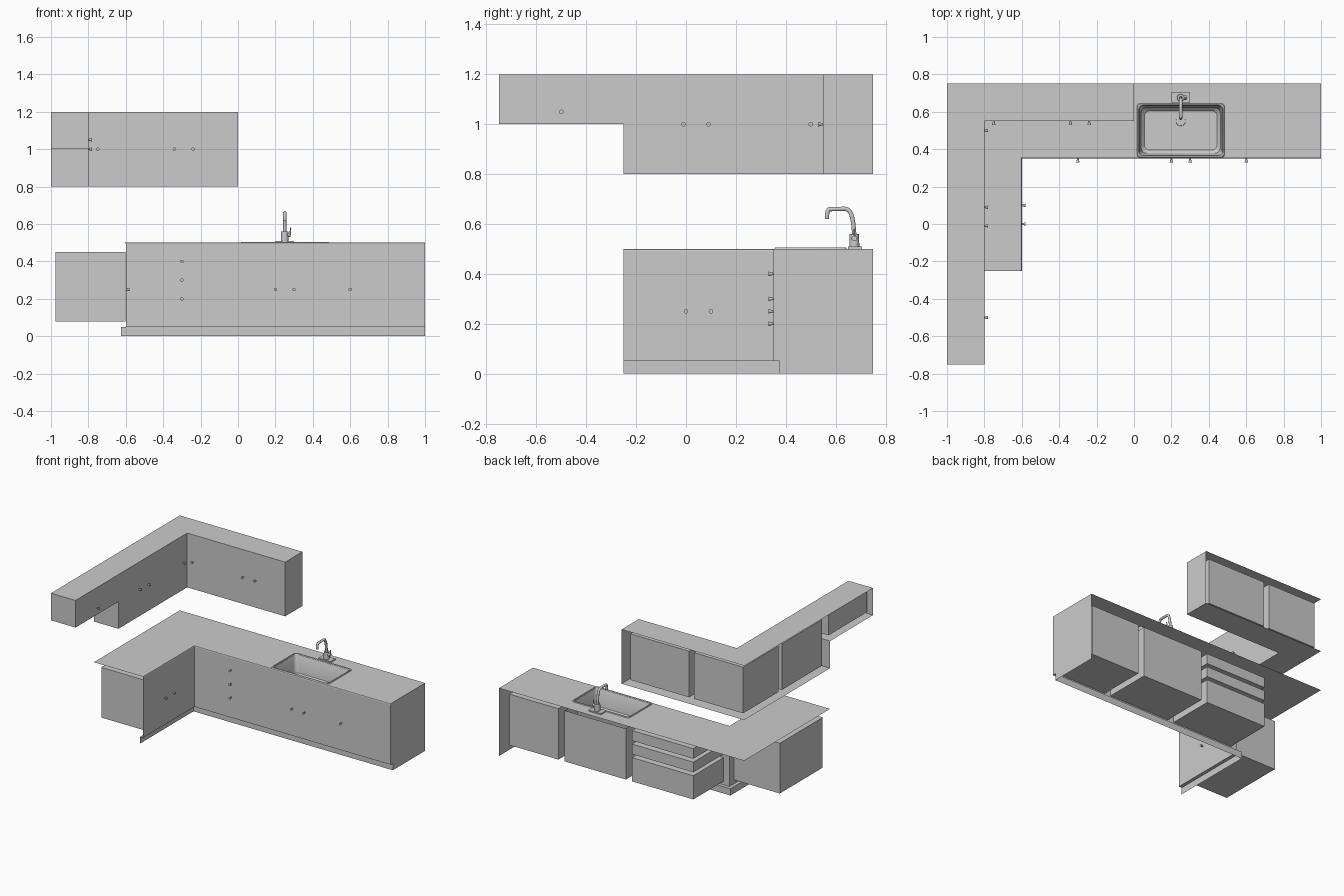
import bpy, bmesh, math
from mathutils import Vector

if "Cube" in bpy.data.objects:
    bpy.data.objects.remove(bpy.data.objects["Cube"])


def make(name, verts, faces):
    me = bpy.data.meshes.new(name)
    me.from_pydata(verts, [], faces)
    bm = bmesh.new()
    bm.from_mesh(me)
    bmesh.ops.remove_doubles(bm, verts=bm.verts, dist=1e-5)
    bmesh.ops.recalc_face_normals(bm, faces=bm.faces)
    bm.to_mesh(me)
    bm.free()
    ob = bpy.data.objects.new(name, me)
    bpy.context.collection.objects.link(ob)
    return ob


def smooth(ob):
    bpy.ops.object.select_all(action='DESELECT')
    ob.select_set(True)
    bpy.context.view_layer.objects.active = ob
    bpy.ops.object.shade_smooth_by_angle(angle=math.radians(35))


def sheets(name, rects):
    """Thin panels: each is (axis, position, range, range)."""
    verts, faces = [], []
    for axis, c, (a0, a1), (b0, b1) in rects:
        n = len(verts)
        for a, b in ((a0, b0), (a1, b0), (a1, b1), (a0, b1)):
            p = [a, b]
            p.insert(axis, c)
            verts.append(p)
        faces.append(range(n, n + 4))
    return make(name, verts, faces)


def box(name, x, y, z):
    v = [(a, b, c) for c in z for b in y for a in x]
    return make(name, v, [(0, 1, 3, 2), (4, 5, 7, 6), (0, 1, 5, 4),
                          (2, 3, 7, 6), (0, 2, 6, 4), (1, 3, 7, 5)])


def cone(name, start, end, r1, r2, seg=16):
    s, e = Vector(start), Vector(end)
    bpy.ops.mesh.primitive_cone_add(vertices=seg, radius1=r1, radius2=r2,
                                    depth=(e - s).length, location=(s + e) / 2)
    ob = bpy.context.object
    ob.name = name
    ob.rotation_euler = (e - s).to_track_quat('Z', 'Y').to_euler()
    smooth(ob)
    return ob


def tube(name, pts, r):
    cu = bpy.data.curves.new(name, 'CURVE')
    cu.dimensions = '3D'
    cu.bevel_depth, cu.bevel_resolution, cu.use_fill_caps = r, 3, True
    sp = cu.splines.new('NURBS')
    sp.points.add(len(pts) - 1)
    for p, co in zip(sp.points, pts):
        p.co = (*co, 1)
    sp.use_endpoint_u, sp.order_u, sp.resolution_u = True, 3, 6
    ob = bpy.data.objects.new(name, cu)
    bpy.context.collection.objects.link(ob)
    return ob


# Countertop, L-shaped with a sink cut-out
xs = [-1, -0.606, 0.03, 0.47, 1]
ys = [-0.25, 0.356, 0.37, 0.63, 0.75]
sheets("countertop", [(2, 0.5, (xs[i], xs[i + 1]), (ys[j], ys[j + 1]))
                      for i in range(4) for j in range(4)
                      if (i == 0 or j > 0) and (i, j) != (2, 2)])

# Base front with rounded top edge and recessed plinth, swept along the L
profile = [(0.006, 0.5), (0.002, 0.498), (0, 0.492), (0, 0.05), (0.025, 0.05), (0.025, 0)]
v = []
for d, z in profile:
    v += [(-0.6 - d, -0.25, z), (-0.6 - d, 0.35 + d, z), (1, 0.35 + d, z)]
make("base_front", v, [(3 * i + k, 3 * i + k + 1, 3 * i + k + 4, 3 * i + k + 3)
                       for i in range(len(profile) - 1) for k in (0, 1)])
make("base_end_panel", [(1, 0.35 + d, z) for d, z in profile] + [(1, 0.75, 0), (1, 0.75, 0.5)],
     [range(len(profile) + 2)])

# Base compartments behind the front
for name, x, z in [("right_compartment", (0.55, 0.95), (0.075, 0.45)),
                   ("sink_compartment", (0, 0.5), (0.075, 0.34)),
                   ("drawer_bottom", (-0.55, -0.05), (0.075, 0.25)),
                   ("drawer_middle", (-0.55, -0.05), (0.275, 0.35)),
                   ("drawer_top", (-0.55, -0.05), (0.375, 0.45))]:
    box(name, x, (0.351, 0.70), z)
box("left_compartment", (-0.975, -0.601), (-0.2, 0.3), (0.08, 0.45))
# The sink compartment walls carry on up around the basin
sheets("sink_compartment_walls", [(1, 0.70, (0, 0.5), (0.34, 0.45)),
                                  (0, 0, (0.351, 0.70), (0.34, 0.45)),
                                  (0, 0.5, (0.351, 0.70), (0.34, 0.45))])

# Wall cabinet shell, open at the back
lo, mid, hi = 0.8, 1.0, 1.2
sheets("wall_cabinet_shell", [
    (2, hi, (-1, -0.8), (-0.75, -0.25)), (2, hi, (-1, -0.8), (-0.25, 0.55)),
    (2, hi, (-1, -0.8), (0.55, 0.75)), (2, hi, (-0.8, 0), (0.55, 0.75)),
    (2, lo, (-1, -0.8), (-0.25, 0.55)), (2, lo, (-1, -0.8), (0.55, 0.75)),
    (2, lo, (-0.8, 0), (0.55, 0.75)), (2, mid, (-1, -0.8), (-0.75, -0.25)),
    (0, -0.8, (-0.75, -0.25), (mid, hi)), (0, -0.8, (-0.25, 0.55), (mid, hi)),
    (0, -0.8, (-0.25, 0.55), (lo, mid)), (1, 0.55, (-0.8, 0), (lo, hi)),
    (1, -0.75, (-1, -0.8), (mid, hi)), (1, -0.25, (-1, -0.8), (lo, mid)),
    (0, 0, (0.55, 0.75), (lo, hi))])

# Wall cabinet compartments
z = (0.83, 1.17)
box("wall_compartment_right", (-0.53, -0.05), (0.551, 0.72), z)
box("wall_compartment_corner_back", (-0.801, -0.57), (0.551, 0.72), z)
box("wall_compartment_corner_side", (-0.97, -0.801), (0.31, 0.72), z)
box("wall_compartment_left", (-0.97, -0.801), (-0.2, 0.27), z)
box("wall_compartment_high", (-0.97, -0.801), (-0.725, -0.275), (1.025, 1.175))

# Knobs, flaring away from the doors
def knobs(name, places, direction):
    for p in places:
        cone(name, p, Vector(p) + Vector(direction) * 0.02, 0.004, 0.009, 12)

knobs("base_knob", [(-0.3, 0.35, 0.4), (-0.3, 0.35, 0.3), (-0.3, 0.35, 0.2),
                    (0.2, 0.35, 0.25), (0.3, 0.35, 0.25), (0.6, 0.35, 0.25)], (0, -1, 0))
knobs("base_side_knob", [(-0.6, 0, 0.25), (-0.6, 0.1, 0.25)], (1, 0, 0))
knobs("wall_knob", [(-0.75, 0.55, 1), (-0.34, 0.55, 1), (-0.24, 0.55, 1)], (0, -1, 0))
knobs("wall_side_knob", [(-0.8, -0.5, 1.05), (-0.8, -0.01, 1), (-0.8, 0.09, 1),
                         (-0.8, 0.5, 1)], (1, 0, 0))

# Sink: rounded rectangular rings from the rim down to the floor
rings = [(0.235, 0.145, 0.5, 0.02), (0.232, 0.142, 0.505, 0.02), (0.225, 0.135, 0.505, 0.02),
         (0.221, 0.131, 0.498, 0.02), (0.212, 0.122, 0.37, 0.03), (0.195, 0.105, 0.35, 0.03)]
v, n = [], 20
for hx, hy, z, r in rings:
    for c, (sx, sy) in enumerate([(1, 1), (-1, 1), (-1, -1), (1, -1)]):
        for k in range(5):
            a = math.radians(90 * c + 22.5 * k)
            v.append((0.25 + sx * (hx - r) + r * math.cos(a),
                      0.5 + sy * (hy - r) + r * math.sin(a), z))
f = [(i * n + k, i * n + (k + 1) % n, (i + 1) * n + (k + 1) % n, (i + 1) * n + k)
     for i in range(len(rings) - 1) for k in range(n)]
f.append(range(n * (len(rings) - 1), n * len(rings)))
smooth(make("sink_basin", v, f))
cone("sink_drain", (0.25, 0.55, 0.345), (0.25, 0.55, 0.354), 0.027, 0.025, 24)

# Faucet: plate, body, curved spout, lever
box("faucet_plate", (0.2, 0.3), (0.65, 0.705), (0.5, 0.509))
cone("faucet_body", (0.25, 0.675, 0.509), (0.25, 0.675, 0.56), 0.02, 0.019, 20)
tube("faucet_spout", [(0.25, 0.675, 0.55), (0.25, 0.672, 0.61), (0.25, 0.655, 0.662),
                      (0.25, 0.61, 0.66), (0.25, 0.585, 0.66), (0.25, 0.565, 0.658),
                      (0.25, 0.565, 0.62)], 0.009)
cone("faucet_lever_hub", (0.265, 0.675, 0.542), (0.282, 0.675, 0.542), 0.011, 0.011)
cone("faucet_lever", (0.278, 0.675, 0.542), (0.282, 0.675, 0.58), 0.004, 0.003, 8)
